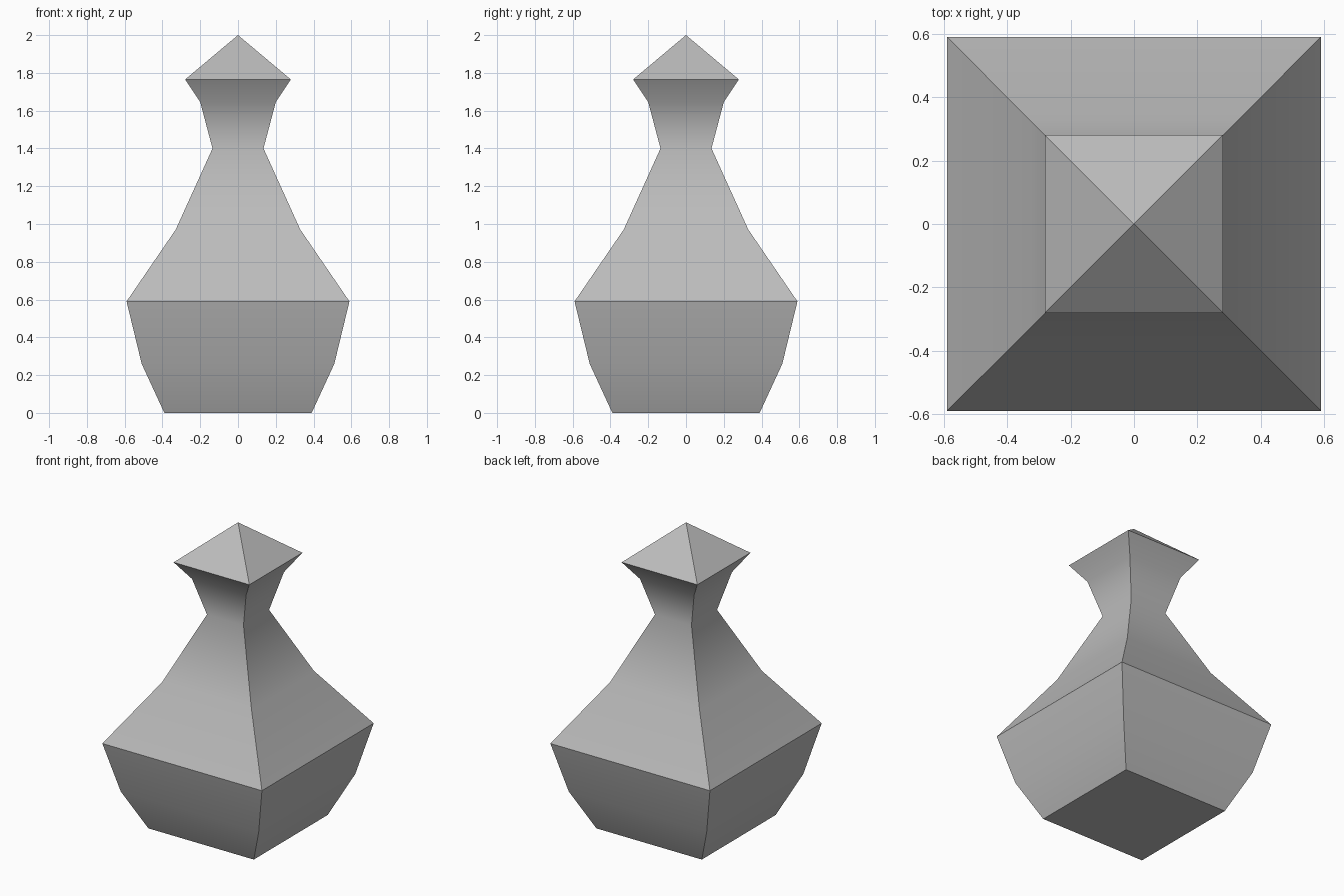
import bpy
import bmesh
import math

cube = bpy.data.objects.get("Cube")
if cube:
    bpy.data.objects.remove(cube, do_unlink=True)

# Plain grey stone
stone = bpy.data.materials.new("grey stone")
stone.use_nodes = True
GREY = (0.5, 0.5, 0.5, 1)
stone.diffuse_color = GREY
stone.node_tree.nodes["Principled BSDF"].inputs["Base Color"].default_value = GREY

# Half width and height of each square ring, from foot to cap rim
PROFILE = [(0.39, 0), (0.51, 0.26), (0.59, 0.59), (0.33, 0.97),
           (0.135, 1.4), (0.2, 1.645), (0.28, 1.765)]
APEX = 2.0
CORNERS = [(-1, -1), (1, -1), (1, 1), (-1, 1)]

# Square flask: body, neck and pointed cap in one closed skin
bm = bmesh.new()
rings = [[bm.verts.new((x * w, y * w, z)) for x, y in CORNERS] for w, z in PROFILE]
bm.faces.new(reversed(rings[0]))
for low, high in zip(rings, rings[1:]):
    for i in range(4):
        j = (i + 1) % 4
        bm.faces.new((low[i], low[j], high[j], high[i]))
tip = bm.verts.new((0, 0, APEX))
for i in range(4):
    bm.faces.new((rings[-1][i], rings[-1][(i + 1) % 4], tip))
bmesh.ops.recalc_face_normals(bm, faces=bm.faces)

mesh = bpy.data.meshes.new("square_flask")
bm.to_mesh(mesh)
bm.free()
mesh.materials.append(stone)
flask = bpy.data.objects.new("square_flask", mesh)
bpy.context.collection.objects.link(flask)

# Smooth along each side, sharp at the corners, shoulder and rim
bpy.ops.object.select_all(action="DESELECT")
flask.select_set(True)
bpy.context.view_layer.objects.active = flask
bpy.ops.object.shade_smooth_by_angle(angle=math.radians(45))
